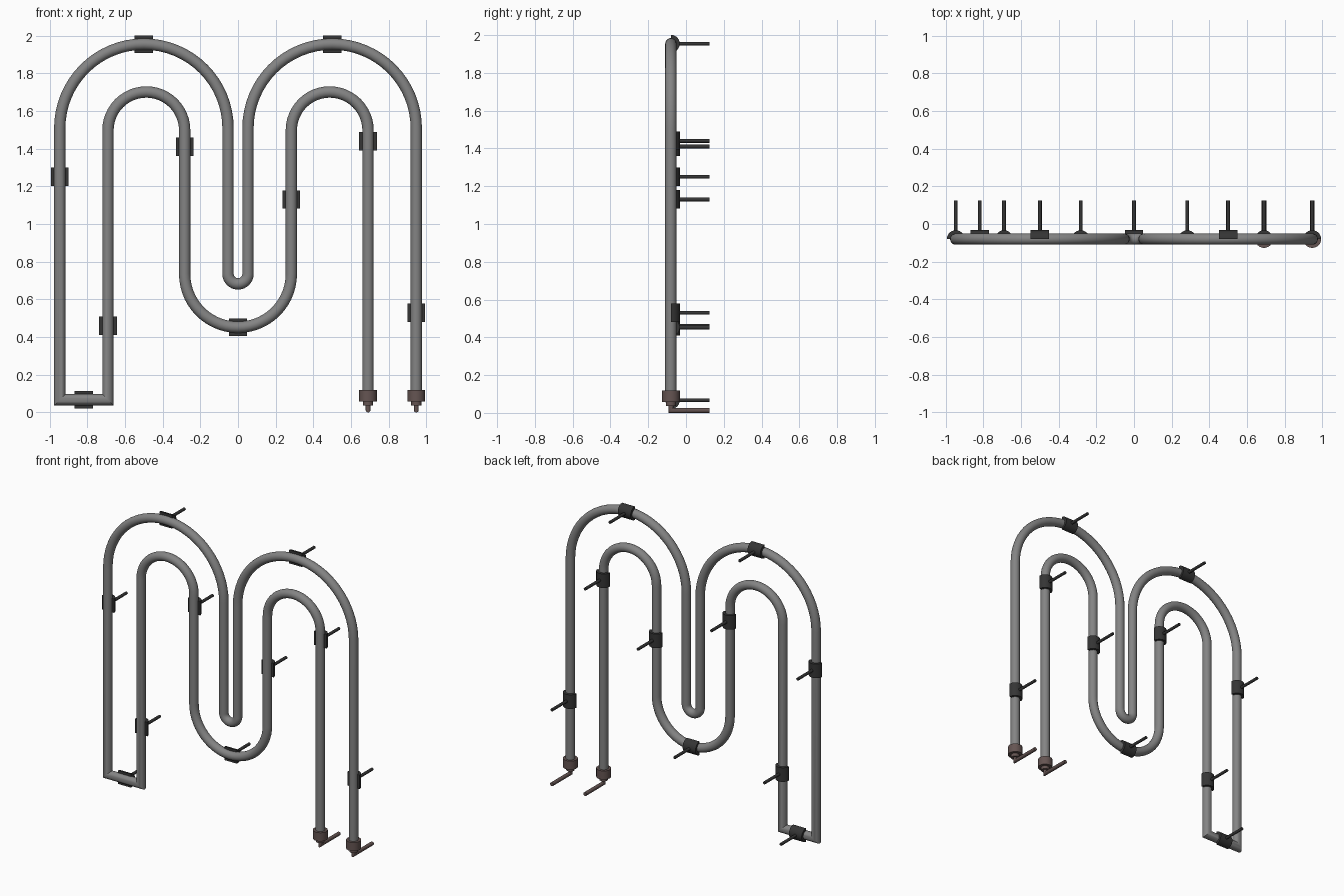
import bpy, bmesh, math
from mathutils import Vector, Matrix

cube = bpy.data.objects.get("Cube")
if cube:
    bpy.data.objects.remove(cube, do_unlink=True)

Y = -0.08        # depth of the tube axis
R = 0.03         # tube radius
CLIP_R = 0.047
BACK = 0.125     # where the mounting pins end


def material(name, rgb):
    m = bpy.data.materials.new(name)
    m.use_nodes = True
    m.diffuse_color = (*rgb, 1)
    m.node_tree.nodes["Principled BSDF"].inputs["Base Color"].default_value = (*rgb, 1)
    return m


grey = material("tube grey", (0.23, 0.23, 0.23))
black = material("clip black", (0.035, 0.035, 0.035))
brown = material("cap brown", (0.13, 0.09, 0.085))


def finish(name, bm, mat):
    bmesh.ops.recalc_face_normals(bm, faces=bm.faces)
    mesh = bpy.data.meshes.new(name)
    bm.to_mesh(mesh)
    bm.free()
    mesh.materials.append(mat)
    ob = bpy.data.objects.new(name, mesh)
    bpy.context.collection.objects.link(ob)
    bpy.ops.object.select_all(action="DESELECT")
    ob.select_set(True)
    bpy.context.view_layer.objects.active = ob
    bpy.ops.object.shade_smooth_by_angle(angle=math.radians(35))
    return ob


def sweep(bm, path, across, radius, sides):
    """Round tube along a flat path with mitred corners; across is the plane normal."""
    across, rings = Vector(across), []
    for i, p in enumerate(path):
        before = (p - path[i - 1]).normalized() if i else None
        after = (path[i + 1] - p).normalized() if i < len(path) - 1 else before
        before = before or after
        tangent = (before + after).normalized()
        side = across.cross(tangent) / tangent.dot(after)
        angles = [math.tau * k / sides for k in range(sides)]
        rings.append([bm.verts.new(p + radius * (side * math.cos(a) + across * math.sin(a)))
                      for a in angles])
    for a, b in zip(rings, rings[1:]):
        for k in range(sides):
            n = (k + 1) % sides
            bm.faces.new((a[k], a[n], b[n], b[k]))
    bm.faces.new(rings[0])
    bm.faces.new(rings[-1])


def arc(cx, cz, r, start, end, steps):
    """Half-turn points in the front plane, angles in degrees."""
    angles = [math.radians(start + (end - start) * i / steps) for i in range(steps + 1)]
    return [Vector((cx + r * math.cos(a), Y, cz + r * math.sin(a))) for a in angles]


def cylinder(bm, radius, z0, z1, x, sides=24):
    place = Matrix.Translation((x, Y, (z0 + z1) / 2))
    bmesh.ops.create_cone(bm, cap_ends=True, segments=sides, radius1=radius,
                          radius2=radius, depth=z1 - z0, matrix=place)


# Bent tube: outer run right to left, square turn, then inner run back
OUT, IN, MID, CORE = 0.946, 0.69, 0.283, 0.053
big, small = (OUT - CORE) / 2, (IN - MID) / 2
big_x, small_x = (OUT + CORE) / 2, (IN + MID) / 2
SPRING, LOW, FLOOR = 1.508, 0.735, 0.067
TOP = SPRING + big
path = [Vector((OUT, Y, 0.1))]
path += arc(big_x, SPRING, big, 0, 180, 32)
path += arc(0, LOW, CORE, 0, -180, 16)
path += arc(-big_x, SPRING, big, 0, 180, 32)
path += [Vector((-OUT, Y, FLOOR)), Vector((-IN, Y, FLOOR))]
path += arc(-small_x, 1.497, small, 180, 0, 24)
path += arc(0, LOW, MID, 180, 360, 28)
path += arc(small_x, 1.497, small, 180, 0, 24)
path += [Vector((IN, Y, 0.1))]
bm = bmesh.new()
sweep(bm, path, (0, 1, 0), R, 20)
finish("bent_tube", bm, grey)


# Half-round clips behind the tube, each with a pin to the wall
def clip(x, z, flat):
    half = 0.049
    bm = bmesh.new()
    ends = []
    for t in (-half, half):
        ring = []
        for k in range(13):
            a = math.pi * k / 12
            ring.append(bm.verts.new((CLIP_R * math.cos(a), CLIP_R * math.sin(a), t)))
        ends.append(ring)
        bm.faces.new(ring)
    for k in range(13):
        n = (k + 1) % 13
        bm.faces.new((ends[0][k], ends[0][n], ends[1][n], ends[1][k]))
    if flat:
        bm.transform(Matrix.Rotation(math.pi / 2, 4, "Y"))
    bm.transform(Matrix.Translation((x, Y, z)))
    finish("tube_clip", bm, black)
    bm = bmesh.new()
    sweep(bm, [Vector((x, Y + R, z)), Vector((x, BACK, z))], (1, 0, 0), 0.01, 12)
    finish("clip_pin", bm, black)


for x, z in ((-OUT, 1.25), (-MID, 1.41), (MID, 1.13), (IN, 1.44), (OUT, 0.53), (-IN, 0.46)):
    clip(x, z, False)
for x, z in ((-big_x, TOP), (big_x, TOP), (0, LOW - MID), (-(OUT + IN) / 2, FLOOR)):
    clip(x, z, True)

# End caps with a collar and a wire bent towards the back
for x in (IN, OUT):
    bm = bmesh.new()
    cylinder(bm, CLIP_R, 0.058, 0.118, x)
    cylinder(bm, 0.027, 0.036, 0.06, x)
    finish("end_cap", bm, brown)
    bm = bmesh.new()
    wire = [Vector((x, Y, 0.045)), Vector((x, Y, 0.013)), Vector((x, BACK, 0.013))]
    sweep(bm, wire, (1, 0, 0), 0.013, 12)
    finish("end_wire", bm, brown)
